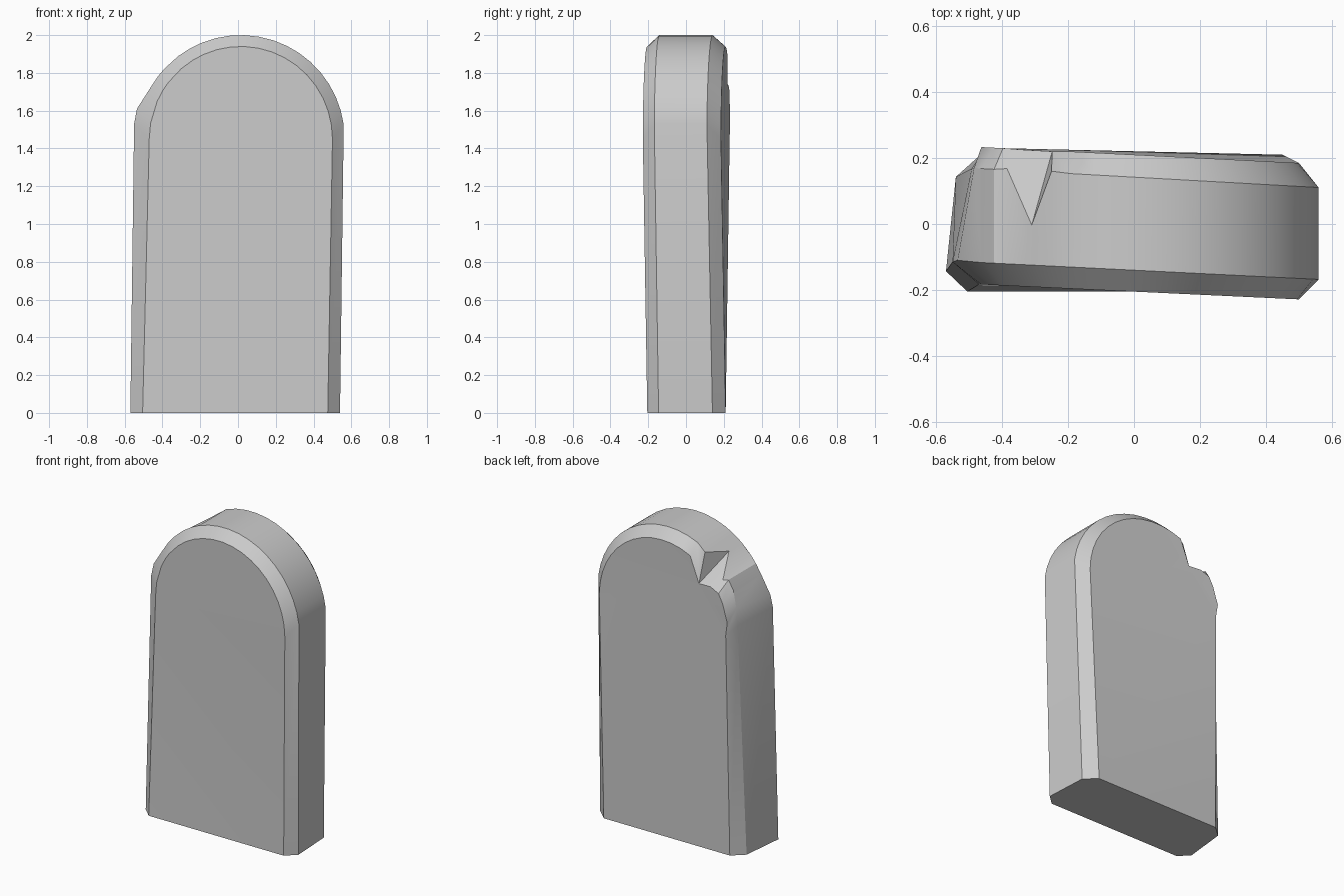
import bpy, bmesh
from math import radians, sin, cos

if "Cube" in bpy.data.objects:
    bpy.data.objects.remove(bpy.data.objects["Cube"])

# Arch angles; the tighter steps near 120 degrees carry the chipped edge
ANGLES = [8 + 8 * i for i in range(13)] + [112, 119, 127, 137.5, 143, 150, 163, 172]
CX, CZ = 0.015, 1.45


def ring(radius, height, y0, slope, base_r, base_l, spread, changes):
    """One outline loop: base right, over the arch, base left, with leaning y."""
    pts = [(base_r[0], base_r[1], 0)]
    for a in ANGLES:
        if a in changes:
            pts.append(changes[a])
            continue
        t = radians((a - 8) * 180 / 164 if spread else a)
        x = CX + radius * cos(t)
        pts.append((x, y0 + slope * x, CZ + height * sin(t)))
    pts.append((base_l[0], base_l[1], 0))
    return pts


tip = (-0.248, 0.22, 1.731)
rings = [
    # front face outline
    ring(0.485, 0.49, -0.205, -0.047, (0.475, -0.205), (-0.505, -0.205), True, {}),
    # front chamfer outline, with bump on the left shoulder
    ring(0.55, 0.55, -0.14, -0.05, (0.54, -0.145), (-0.57, -0.143), False,
         {163: (-0.535, -0.11, 1.61), 172: (-0.55, -0.115, 1.53)}),
    # back chamfer outline, chipped and pushed in on the left
    ring(0.55, 0.55, 0.142, -0.056, (0.525, 0.14), (-0.54, 0.143), False,
         {119: (-0.25, 0.16, 1.915), 127: (-0.31, -0.003, 1.875),
          137.5: (-0.385, 0.168, 1.77),
          163: (-0.485, 0.17, 1.61), 172: (-0.492, 0.168, 1.5)}),
    # back face outline
    ring(0.485, 0.49, 0.21, -0.05, (0.45, 0.21), (-0.465, 0.21), True,
         {119: tip, 127: tip, 137.5: (-0.335, 0.225, 1.735),
          172: (-0.45, 0.231, 1.45)}),
]

# Headstone slab: bridge the loops, cap front, back and base
bm = bmesh.new()
loops = [[bm.verts.new(p) for p in r] for r in rings]
for a, b in zip(loops, loops[1:]):
    for i in range(len(a) - 1):
        bm.faces.new((a[i], a[i + 1], b[i + 1], b[i]))
bm.faces.new(loops[0])
bm.faces.new(loops[-1][::-1])
bm.faces.new([l[0] for l in loops] + [l[-1] for l in reversed(loops)])
bmesh.ops.remove_doubles(bm, verts=bm.verts, dist=0.0005)
bmesh.ops.triangulate(bm, faces=[f for f in bm.faces if len(f.verts) > 10])
bmesh.ops.recalc_face_normals(bm, faces=bm.faces)

mesh = bpy.data.meshes.new("headstone")
bm.to_mesh(mesh)
bm.free()
obj = bpy.data.objects.new("headstone", mesh)
bpy.context.collection.objects.link(obj)
bpy.context.view_layer.objects.active = obj
obj.select_set(True)
bpy.ops.object.shade_smooth_by_angle(angle=radians(30))
